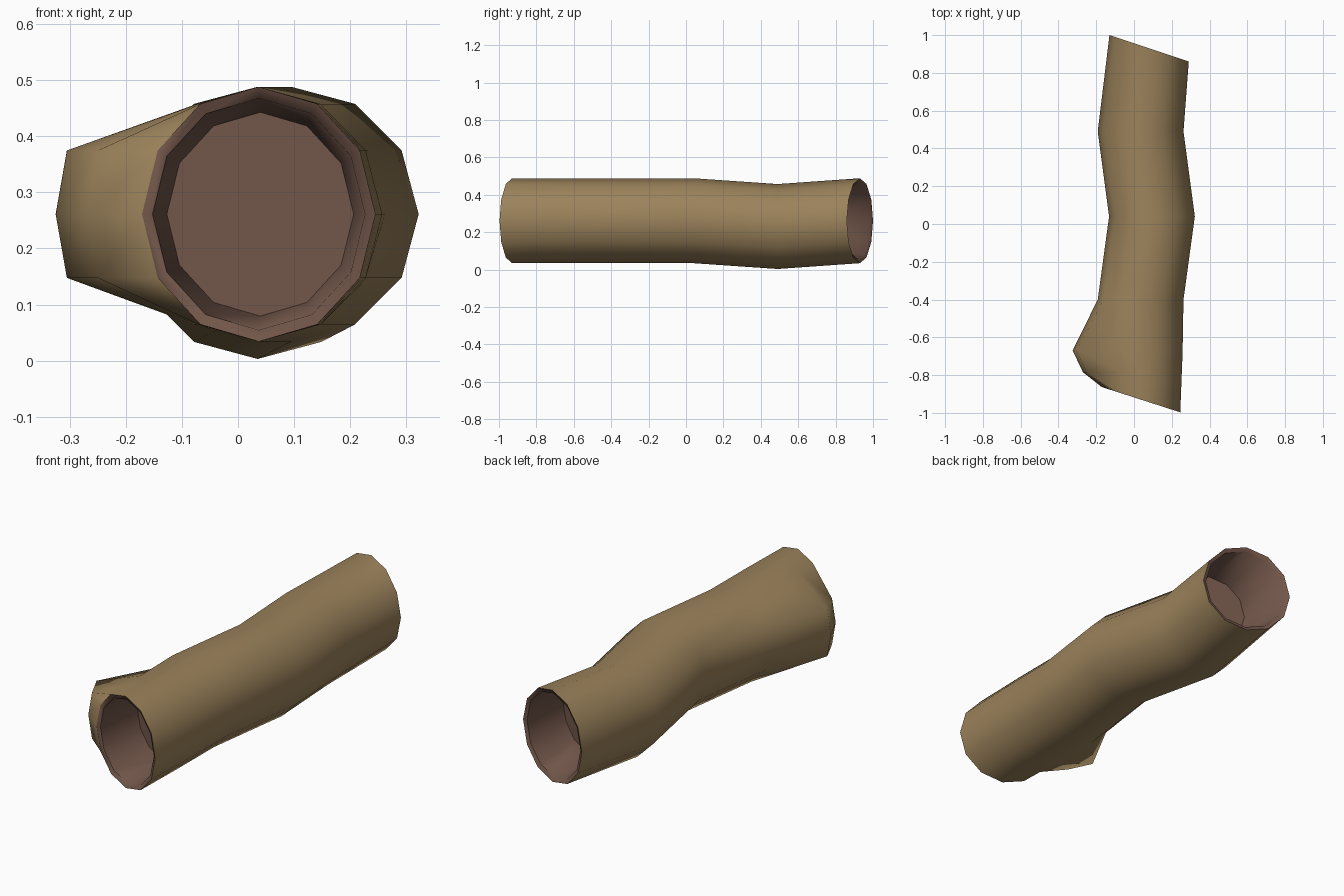
import bpy, bmesh, math
from mathutils import Vector

if "Cube" in bpy.data.objects:
    bpy.data.objects.remove(bpy.data.objects["Cube"])

N, R = 12, 0.227


def material(name, rgb):
    m = bpy.data.materials.new(name)
    m.diffuse_color = (*rgb, 1)
    m.use_nodes = True
    m.node_tree.nodes["Principled BSDF"].inputs["Base Color"].default_value = m.diffuse_color
    return m


bark = material("bark", (0.33, 0.225, 0.105))
wood = material("inner wood", (0.165, 0.092, 0.067))


def ring(bm, c, half, r=R, knot=None):
    """12-sided ring: 'half' is the vector from centre to the right side.
    'knot' moves the three left-side points out to form the branch stub."""
    verts = []
    for i in range(N):
        a = 2 * math.pi * i / N
        p = Vector(c) + Vector(half) * math.cos(a) + Vector((0, 0, r * math.sin(a)))
        if knot and i in (5, 6, 7):
            p.x = knot[0] if i == 6 else knot[0] + 0.02
            p.y = knot[1]
        verts.append(bm.verts.new(p))
    return verts


def bridge(bm, a, b, mat):
    for i in range(N):
        j = (i + 1) % N
        f = bm.faces.new((a[i], a[j], b[j], b[i]))
        f.material_index = mat


bm = bmesh.new()

# bark tube, front to back, with the broken branch stub on the left
front_c, front_h = (0.037, -0.93, 0.261), (0.208, -0.067, 0)
back_c, back_h = (0.08, 0.93, 0.261), (0.21, -0.07, 0)
rings = [
    ring(bm, front_c, front_h),
    ring(bm, (0.037, -0.80, 0.261), (0.214, -0.04, 0), knot=(-0.27, -0.785)),
    ring(bm, (0.037, -0.67, 0.261), (0.22, -0.02, 0), knot=(-0.325, -0.67)),
    ring(bm, (0.035, -0.40, 0.261), (0.227, 0, 0)),
    ring(bm, (0.095, 0.04, 0.261), (0.227, 0, 0)),
    ring(bm, (0.035, 0.49, 0.23), (0.227, 0, 0)),
    ring(bm, back_c, back_h),
]
for a, b in zip(rings, rings[1:]):
    bridge(bm, a, b, 0)

# hollow ends: rim, then a tapering cavity with a closed bottom
for outer, c, h, s in ((rings[0], front_c, front_h, 1), (rings[-1], back_c, back_h, -1)):
    prev = outer
    for k, depth in ((0.91, 0.01), (0.80, 0.27)):
        shift = Vector((0.01 * depth, s * depth, 0))
        cur = ring(bm, Vector(c) + shift, Vector(h) * k, R * k)
        bridge(bm, prev, cur, 1)
        prev = cur
    bm.faces.new(prev).material_index = 1

bmesh.ops.recalc_face_normals(bm, faces=bm.faces)
me = bpy.data.meshes.new("hollow_log")
bm.to_mesh(me)
bm.free()
log = bpy.data.objects.new("hollow_log", me)
bpy.context.collection.objects.link(log)
me.materials.append(bark)
me.materials.append(wood)

# smooth sides with crisp rims
bpy.context.view_layer.objects.active = log
log.select_set(True)
bpy.ops.object.shade_smooth_by_angle(angle=math.radians(60))
